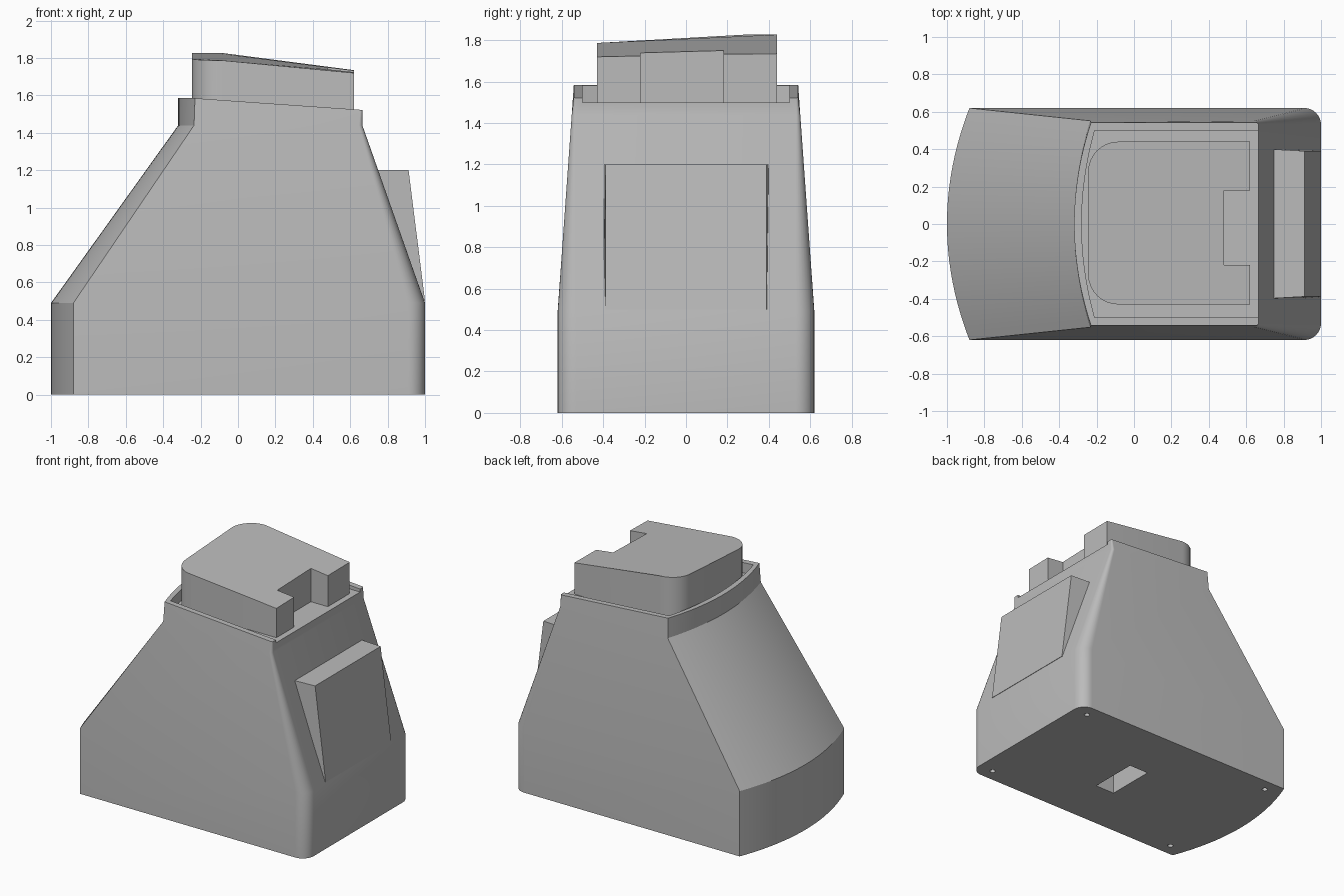
import bpy, bmesh, math

cube = bpy.data.objects.get("Cube")
if cube:
    bpy.data.objects.remove(cube, do_unlink=True)

grey = bpy.data.materials.new("light grey")
grey.use_nodes = True
colour = (0.5, 0.5, 0.5, 1)
grey.diffuse_color = colour
grey.node_tree.nodes["Principled BSDF"].inputs["Base Color"].default_value = colour


def loft(name, rings):
    """Closed solid through rings that have equal point counts."""
    bm = bmesh.new()
    loops = [[bm.verts.new(p) for p in ring] for ring in rings]
    n = len(loops[0])
    for low, high in zip(loops, loops[1:]):
        for i in range(n):
            j = (i + 1) % n
            bm.faces.new((low[i], low[j], high[j], high[i]))
    bm.faces.new(loops[0][::-1])
    bm.faces.new(loops[-1])
    bmesh.ops.recalc_face_normals(bm, faces=bm.faces)
    mesh = bpy.data.meshes.new(name)
    bm.to_mesh(mesh)
    bm.free()
    mesh.materials.append(grey)
    obj = bpy.data.objects.new(name, mesh)
    bpy.context.collection.objects.link(obj)
    return obj


def corner(cx, cy, r, start, steps=8):
    """Quarter circle, counter-clockwise from the start angle in degrees."""
    angles = [math.radians(start + 90 * i / steps) for i in range(steps + 1)]
    return [(cx + r * math.cos(a), cy + r * math.sin(a)) for a in angles]


def outline(mid, edge, half, right, r, steps=24):
    """Bowed left side, straight flanks and rounded right corners."""
    bow = []
    for i in range(steps + 1):
        t = 1 - 2 * i / steps
        bow.append((mid + (edge - mid) * t * t, half * t))
    return (bow + corner(right - r, -half + r, r, -90)
            + corner(right - r, half - r, r, 0))


def flat(points, z):
    return [(x, y, z) for x, y in points]


def cut(target, cutter):
    mod = target.modifiers.new("cut", "BOOLEAN")
    mod.operation = "DIFFERENCE"
    mod.solver = "EXACT"
    mod.object = cutter
    bpy.context.view_layer.objects.active = target
    bpy.ops.object.modifier_apply(modifier=mod.name)
    bpy.data.objects.remove(cutter, do_unlink=True)


def smooth(obj):
    bpy.ops.object.select_all(action="DESELECT")
    obj.select_set(True)
    bpy.context.view_layer.objects.active = obj
    bpy.ops.object.shade_smooth_by_angle(angle=math.radians(30))


# Tapered body with a sloping collar
foot = outline(-1, -0.88, 0.62, 1, 0.09)
neck = outline(-0.32, -0.235, 0.552, 0.665, 0.02)
rim = outline(-0.32, -0.23, 0.542, 0.665, 0.01)
rim_ring = [(x, y, 1.585 - 0.07 * max(0, x + 0.23)) for x, y in rim]
body = loft("body", [flat(foot, 0), flat(foot, 0.49), flat(neck, 1.44), rim_ring])

# Tray inside the collar, open towards the right end
tray = outline(-0.28, -0.21, 0.5, 1.2, 0.01)
cut(body, loft("tray_cutter", [flat(tray, 1.5), flat(tray, 2)]))

# Slot and screw holes in the underside
slot = [(0.015, -0.21), (0.177, -0.21), (0.177, 0.167), (0.015, 0.167)]
cut(body, loft("slot_cutter", [flat(slot, -0.1), flat(slot, 0.4)]))
for hx in (-0.78, 0.88):
    for hy in (-0.525, 0.525):
        hole = [(hx + 0.02 * math.cos(a * math.tau / 16),
                 hy + 0.02 * math.sin(a * math.tau / 16)) for a in range(16)]
        cut(body, loft("hole_cutter", [flat(hole, -0.1), flat(hole, 0.2)]))
smooth(body)


# Top block with rounded left corners and a notch in its right end
def cap_height(x, y):
    t = min(1, max(0, (x + 0.085) / 0.705))
    s = min(1, max(0, (y + 0.43) / 0.71))
    return (1.787 + 0.04 * s) * (1 - t) + (1.72 + 0.015 * s) * t


cap = (corner(-0.085, 0.28, 0.16, 90) + corner(-0.085, -0.27, 0.16, 180)
       + [(0.62, -0.43), (0.62, -0.22), (0.48, -0.22),
          (0.48, 0.18), (0.62, 0.18), (0.62, 0.44)])
smooth(loft("top_block", [flat(cap, 1.49),
                          [(x, y, cap_height(x, y)) for x, y in cap]]))

# Wedge standing out from the sloping right end
wedge = []
for inner_y, outer_y in ((-0.4, -0.388), (0.402, 0.39)):
    wedge.append([(0.7, inner_y, 1.2), (0.912, outer_y, 1.2),
                  (1.0, outer_y, 0.5), (0.9, inner_y, 0.5)])
loft("end_wedge", wedge)
